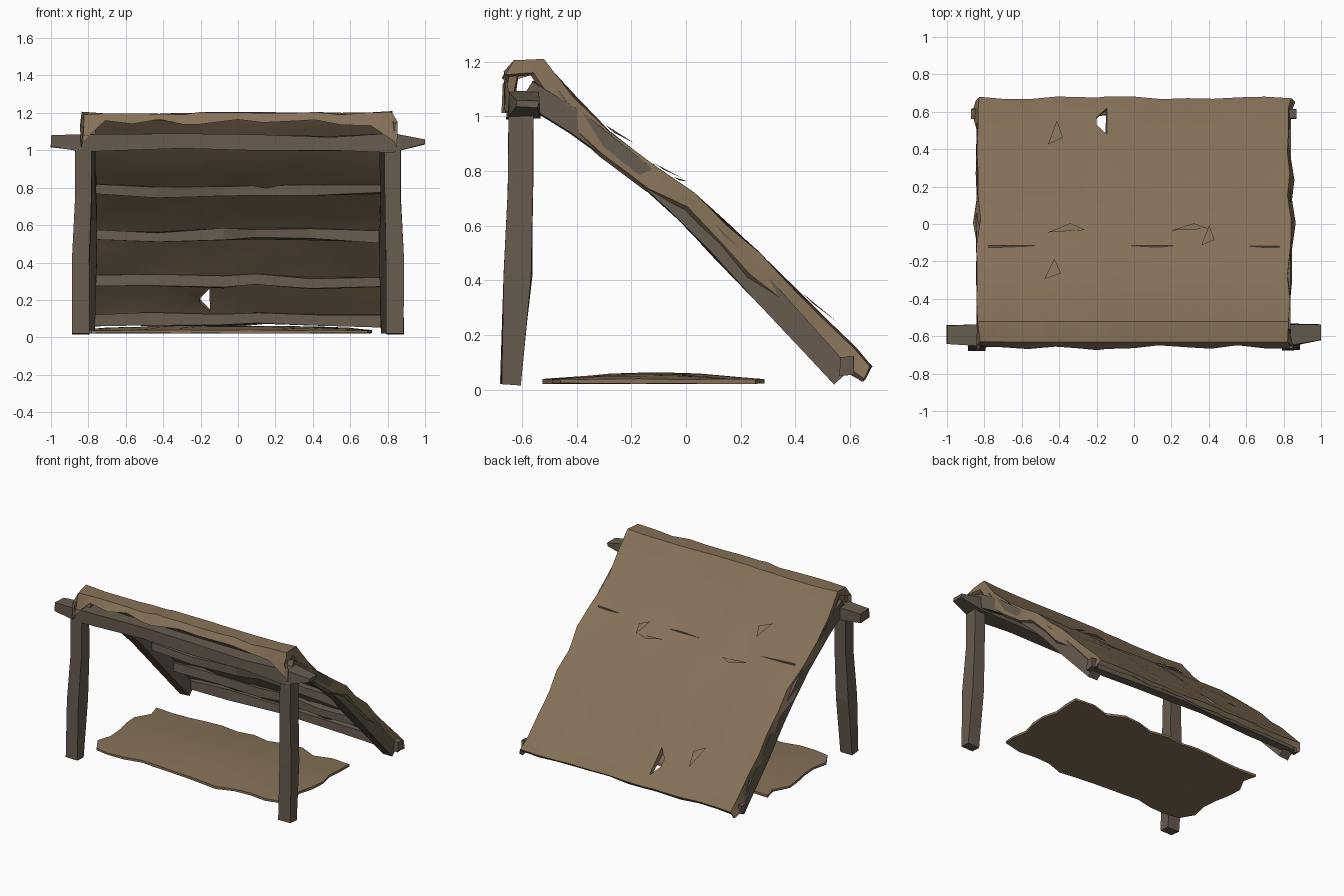
import bpy, bmesh, math, random
from mathutils import Vector

if "Cube" in bpy.data.objects:
    bpy.data.objects.remove(bpy.data.objects["Cube"])

random.seed(7)


def material(name, rgb):
    m = bpy.data.materials.new(name)
    m.diffuse_color = (*rgb, 1)
    m.use_nodes = True
    m.node_tree.nodes["Principled BSDF"].inputs["Base Color"].default_value = m.diffuse_color
    return m


HIDE = material("tan_hide", (0.235, 0.165, 0.098))
WOOD = material("weathered_wood", (0.135, 0.105, 0.078))


def jit(a):
    return random.uniform(-a, a)


def finish(name, bm, mat, smooth=None):
    bmesh.ops.recalc_face_normals(bm, faces=bm.faces[:])
    me = bpy.data.meshes.new(name)
    bm.to_mesh(me)
    bm.free()
    me.materials.append(mat)
    ob = bpy.data.objects.new(name, me)
    bpy.context.collection.objects.link(ob)
    if smooth:
        bpy.ops.object.select_all(action='DESELECT')
        ob.select_set(True)
        bpy.context.view_layer.objects.active = ob
        bpy.ops.object.shade_smooth_by_angle(angle=math.radians(smooth))
    return ob


def timber(name, path, side, rough=0.006):
    """Rough hewn four-sided timber; path entries are (x, y, z, width, depth)."""
    bm = bmesh.new()
    pts = [Vector(p[:3]) for p in path]
    side = Vector(side)
    rings = []
    for i, p in enumerate(pts):
        d = (pts[min(i + 1, len(pts) - 1)] - pts[max(i - 1, 0)]).normalized()
        up = d.cross(side).normalized()
        w, h = path[i][3] / 2, path[i][4] / 2
        rings.append([bm.verts.new(p + side * (sx * w + jit(rough)) + up * (sy * h + jit(rough)))
                      for sx, sy in ((-1, -1), (1, -1), (1, 1), (-1, 1))])
    for a, b in zip(rings, rings[1:]):
        for k in range(4):
            bm.faces.new((a[k], a[(k + 1) % 4], b[(k + 1) % 4], b[k]))
    bm.faces.new(rings[0])
    bm.faces.new(rings[-1])
    return finish(name, bm, WOOD)


def two_layer(name, nu, nv, place, hole, mat, smooth):
    """Closed ragged sheet; place(i, j) gives the upper and lower point."""
    bm = bmesh.new()
    top, low, pair = {}, {}, {}
    for i in range(nu):
        for j in range(nv):
            a, b = place(i, j)
            top[i, j], low[i, j] = bm.verts.new(a), bm.verts.new(b)
            pair[top[i, j]] = low[i, j]
    upper = []
    for i in range(nu - 1):
        for j in range(nv - 1):
            if (i, j) == hole:
                continue
            ring = ((i, j), (i + 1, j), (i + 1, j + 1), (i, j + 1))
            upper.append(bm.faces.new([top[k] for k in ring]))
            bm.faces.new([low[k] for k in reversed(ring)])
    # walls along the outer rim and around the tear
    rim = [e for f in upper for e in f.edges if len(e.link_faces) == 1]
    for e in rim:
        a, b = e.verts
        bm.faces.new((a, b, pair[b], pair[a]))
    return finish(name, bm, mat, smooth)


# Front posts
for s, label in ((-1, "left"), (1, "right")):
    timber(f"{label}_post", [(s * .84, -.642, .018, .09, .07), (s * .838, -.614, .42, .092, .1),
                             (s * .828, -.605, .75, .088, .09), (s * .825, -.603, 1.04, .085, .085)],
           (1, 0, 0), .004)
    # Sloping rafters
    timber(f"{label}_rafter", [(s * .80, -.585, 1.09, .08, .09), (s * .80, -.40, .975, .08, .085),
                               (s * .80, -.17, .80, .08, .07), (s * .80, 0, .65, .085, .08),
                               (s * .795, .12, .53, .08, .085), (s * .80, .3, .345, .085, .09),
                               (s * .80, .575, .05, .075, .085)], (1, 0, 0), .004)

# Ridge beam with narrowed ends
timber("ridge_beam", [(-1, -.59, 1.05, .1, .06), (-.83, -.595, 1.04, .11, .095), (-.3, -.6, 1.05, .09, .075),
                      (.1, -.6, 1.04, .09, .085), (.5, -.595, 1.035, .1, .075), (.82, -.595, 1.04, .12, .1),
                      (1, -.58, 1.045, .08, .02)], (0, 1, 0), .004)

# Cross battens beneath the roof
for n, (y, z, t, half) in enumerate(((-.14, .785, .05, .78), (.13, .545, .055, .78),
                                     (.39, .30, .055, .78), (.60, .09, .06, .87))):
    timber(f"batten_{n + 1}", [(half * u, y + jit(.008), z + jit(.012), .055, t)
                               for u in (-1, -.55, -.1, .12, .5, 1)], (0, 1, 0), .008)

# Hide roof: slope profile (y, z) across columns, outer columns hang as flaps
PROFILE = [(-.66, 1.15), (-.63, 1.198), (-.52, 1.203), (-.41, 1.075), (-.28, .94), (-.11, .812), (.03, .715),
           (.15, .605), (.27, .495), (.38, .385), (.48, .285), (.62, .15), (.675, .085)]
COLS = [-.845, -.83, -.7, -.56, -.42, -.3, -.2, -.145, 0, .14, .28, .42, .56, .7, .83, .845]


def roof_point(i, j):
    x, (y, z) = COLS[i], PROFILE[j]
    last = len(COLS) - 1
    edge = i in (0, last)
    if edge:
        x += jit(.022)
        y -= .03 + jit(.012)
        z -= .06 + jit(.025)
        y, z = max(y, -.66), max(z, .04)
    if j == 0:
        y += jit(.015)
        z += jit(.02) - (.09 if i < 2 or i > last - 2 else 0)
    elif j == len(PROFILE) - 1:
        y += jit(.008)
    elif i == 6 and j in (10, 11):
        y, z = (.53, .24) if j == 10 else (.57, .2)
    elif not edge:
        z += jit(.008)
    top = Vector((x + (0 if edge or i in (6, 7) else jit(.012)), y, z))
    t = .028 + jit(.014)
    if j == 0:
        off = Vector((0, .03, .0))
    elif edge:
        off = Vector((-.02 if x > 0 else .02, -.01, -.01))
    else:
        off = Vector((jit(.008), -.7 * t, -.75 * t))
        if j == 1:
            off = Vector((0, .02, -t))
    return top, top + off


two_layer("hide_roof", len(COLS), len(PROFILE), roof_point, (6, 10), HIDE, 25)


# Loose torn scraps lying along the roof seams
def scrap(name, x, y, w, h):
    def slope(px, py):
        for (y0, z0), (y1, z1) in zip(PROFILE[1:], PROFILE[2:]):
            if y0 <= py <= y1:
                return Vector((px, py, z0 + (z1 - z0) * (py - y0) / (y1 - y0)))
    bm = bmesh.new()
    bm.faces.new([bm.verts.new(slope(x + dx, y + dy) + Vector((0, lift * .7, lift)))
                  for dx, dy, lift in ((0, 0, .008), (w, h * .3, .008), (w * .6, h, .02))])
    return finish(name, bm, HIDE)


for n, spot in enumerate(((-.46, .42, .08, .12), (-.46, -.05, .2, .04), (-.48, -.3, .09, .1),
                          (.2, -.04, .2, .03), (.36, -.12, .07, .1))):
    scrap(f"roof_scrap_{n + 1}", *spot)

# Ground mat: ragged outline, gently raised middle
NU, NV = 13, 8


def mat_point(i, j):
    u, v = i / (NU - 1), j / (NV - 1)
    x, y = -.8 + 1.48 * u, -.49 + .75 * v
    if i in (0, NU - 1):
        x += jit(.035)
    if j in (0, NV - 1):
        y += jit(.035)
    x += .04 * math.sin(v * math.pi) * (2 * u - 1)
    hump = math.sin(math.pi * u) ** .5 * math.sin(math.pi * v) if 0 < i < NU - 1 else 0
    top = .038 + .024 * hump + jit(.003)
    return Vector((x, y, top)), Vector((x, y, .022 + jit(.002)))


two_layer("ground_mat", NU, NV, mat_point, None, HIDE, 30)
